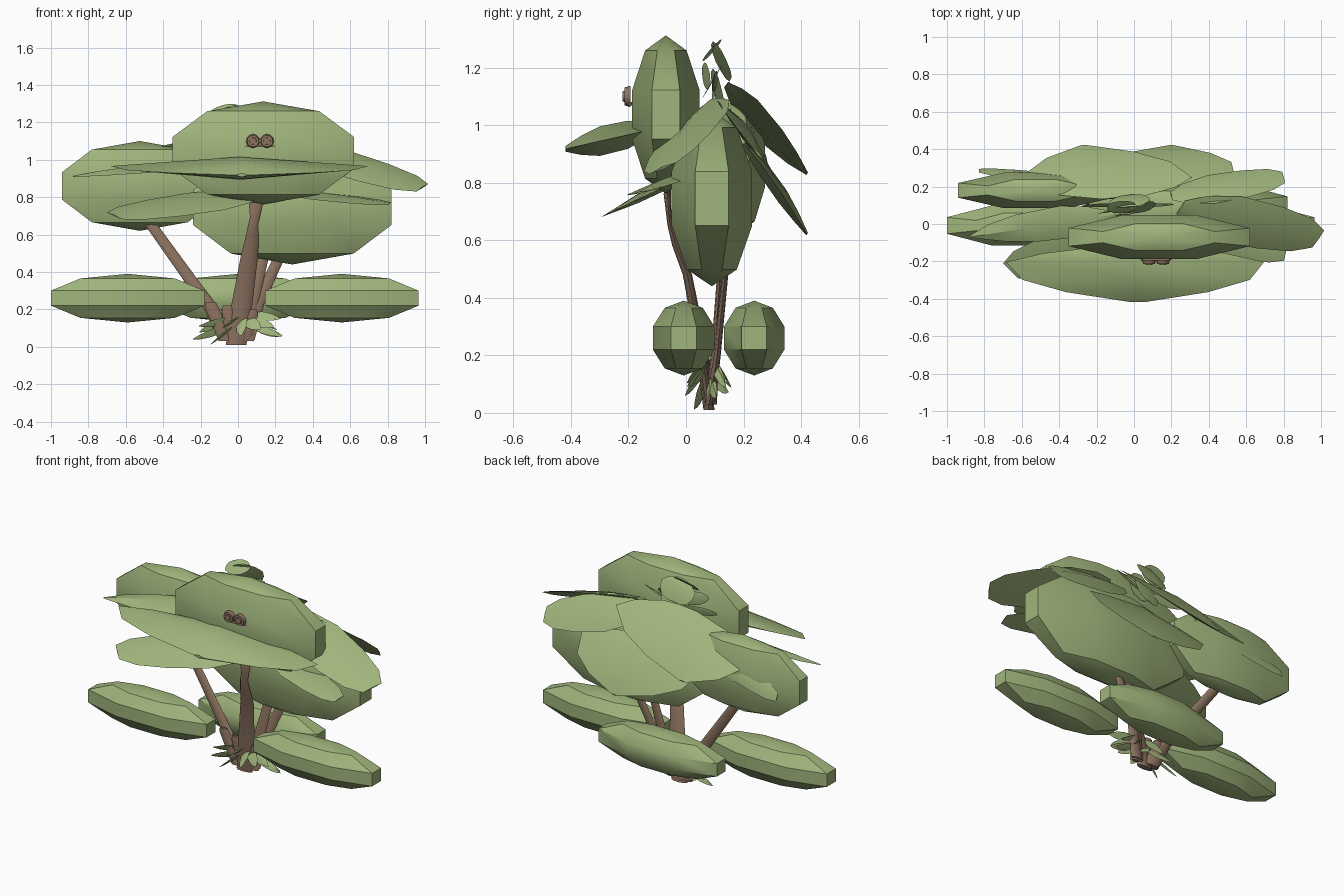
import bpy, bmesh, math, random
from mathutils import Vector, Matrix

if "Cube" in bpy.data.objects:
    bpy.data.objects.remove(bpy.data.objects["Cube"])

random.seed(4)


def material(name, rgb):
    m = bpy.data.materials.new(name)
    m.diffuse_color = (*rgb, 1)
    m.use_nodes = True
    m.node_tree.nodes["Principled BSDF"].inputs["Base Color"].default_value = m.diffuse_color
    return m


GREEN = material("leaf green", (0.35, 0.46, 0.20))
BROWN = material("bark brown", (0.27, 0.175, 0.12))


def finish(bm, name, mat, smooth=None):
    bmesh.ops.recalc_face_normals(bm, faces=bm.faces)
    me = bpy.data.meshes.new(name)
    bm.to_mesh(me)
    bm.free()
    me.materials.append(mat)
    ob = bpy.data.objects.new(name, me)
    bpy.context.collection.objects.link(ob)
    if smooth:
        bpy.ops.object.select_all(action='DESELECT')
        bpy.context.view_layer.objects.active = ob
        ob.select_set(True)
        bpy.ops.object.shade_smooth_by_angle(angle=math.radians(smooth))
    return ob


def blob(name, centre, half):
    """Stretched low-poly sphere with blunt ends; half gives the half width, depth and height."""
    bm = bmesh.new()
    bmesh.ops.create_uvsphere(bm, u_segments=8, v_segments=5, radius=1,
                              matrix=Matrix.Rotation(math.pi / 8, 4, 'Z'))
    k = math.sin(math.radians(72)) * math.cos(math.pi / 8)
    for v in bm.verts:
        v.co = Vector((v.co.x * half[0] / k, v.co.y * half[1] / k, v.co.z * half[2])) + Vector(centre)
    finish(bm, name, GREEN, 32)


POINTED = [(0, .25), (.12, .7), (.28, 1), (.6, .88), (.82, .55), (1, .05)]
BLUNT = [(0, .3), (.12, .7), (.35, 1), (.65, .95), (.88, .75), (1, .4)]


def leaf(name, base, tip, side, lift, belly=.5, outline=POINTED):
    """Thin lens-shaped leaf: raised rib above, shallower keel below."""
    bm = bmesh.new()
    base, tip, side, lift = map(Vector, (base, tip, side, lift))
    rows = []
    for u, w in outline:
        p = base.lerp(tip, u)
        h = lift * math.sin(math.pi * (.12 + .82 * u))
        rows.append([bm.verts.new(q) for q in (p - side * w, p + h, p + side * w, p - h * belly)])
    for a, b in zip(rows, rows[1:]):
        for i in range(4):
            j = (i + 1) % 4
            bm.faces.new((a[i], a[j], b[j], b[i]))
    bm.faces.new(rows[0])
    bm.faces.new(rows[-1])
    finish(bm, name, GREEN, 30)


def limb(name, path, squash=.35, sides=8):
    """Flattened tapering limb along (x, y, z, radius) points."""
    bm = bmesh.new()
    rings = []
    for x, y, z, r in path:
        rings.append([bm.verts.new((x + r * math.cos(a), y + squash * r * math.sin(a), z))
                      for a in (2 * math.pi * i / sides for i in range(sides))])
    for a, b in zip(rings, rings[1:]):
        for i in range(sides):
            j = (i + 1) % sides
            bm.faces.new((a[i], a[j], b[j], b[i]))
    bm.faces.new(rings[0])
    bm.faces.new(rings[-1])
    finish(bm, name, BROWN, 50)


# Canopy masses
blob("canopy_front", (.135, -.07, 1.037), (.485, .117, .275))
blob("canopy_left", (-.525, .18, .86), (.415, .095, .24))
blob("canopy_right", (.29, .09, .745), (.53, .14, .305))

# Low bushes around the base
blob("bush_left", (-.59, -.008, .26), (.41, .107, .13))
blob("bush_right", (.555, -.008, .26), (.41, .107, .13))
blob("bush_back", (0, .237, .26), (.41, .105, .13))

# Large drooping leaves
leaf("leaf_front", (0, -.12, .985), (.02, -.418, .918), (.69, 0, 0), (0, 0, .055), 1)
leaf("leaf_front_left", (.1, 0, .82), (-.66, -.25, .7), (.1, -.1, -.045), (0, 0, .025), .5, BLUNT)
leaf("leaf_front_right", (.2, .02, .83), (.81, -.16, .765), (-.02, -.09, -.02), (0, 0, .02), .5, BLUNT)
leaf("leaf_left", (-.1, .05, .99), (-.88, -.07, .91), (.08, -.08, -.015), (0, 0, .025))
leaf("leaf_right", (.25, .09, 1.08), (.985, -.08, .85), (.08, .115, .05), (.01, -.01, .03), .5, BLUNT)
leaf("leaf_back_upper", (-.06, .14, 1.14), (-.27, .42, .83), (-.43, -.03, -.035), (0, .02, .03))
leaf("leaf_back_lower", (.1, .2, .93), (.2, .42, .62), (.41, 0, .02), (0, .02, .03))
leaf("leaf_back_right", (.2, .15, 1.04), (.8, .25, .9), (-.02, .075, -.09), (0, .02, .02), .5, BLUNT)
leaf("leaf_back_left", (-.25, .23, .98), (-.83, .285, .83), (0, .025, -.06), (0, .015, .01), .5, BLUNT)

# Small curled leaves of the crown
CROWN = [((-.03, .09, 1.285), (-.02, .155, 1.16), .11), ((-.05, .06, 1.23), (-.08, .12, 1.29), .08),
         ((.05, .12, 1.2), (.02, .06, 1.1), .08), ((-.03, .08, 1.13), (-.17, .06, 1.21), .06),
         ((.02, .1, 1.12), (.19, .1, 1.18), .06), ((-.05, .1, 1.1), (-.26, .1, 1.14), .06),
         ((.0, .09, 1.19), (.0, .13, 1.05), .09)]
for i, (b, t, w) in enumerate(CROWN):
    leaf(f"crown_leaf_{i + 1}", b, t, (w, .01, .02), (0, .01, .015), .3, BLUNT)

# Trunks fanning out from one foot
limb("trunk_left", [(-.05, .09, .03, .05), (-.14, .1, .2, .042), (-.47, .15, .66, .034), (-.53, .16, .78, .03)])
limb("trunk_middle", [(-.01, .08, .01, .055), (.02, .055, .22, .056), (.06, .005, .48, .046),
                      (.075, -.035, .58, .036), (.08, -.055, .65, .026), (.09, -.06, .69, .026),
                      (.095, -.065, .76, .036), (.1, -.06, .84, .02)])
limb("trunk_right_inner", [(.03, .08, .03, .04), (.07, .1, .22, .035), (.14, .12, .5, .03)])
limb("trunk_right_outer", [(.05, .09, .04, .04), (.1, .11, .22, .036), (.24, .14, .52, .03)])

# Old stubs around the foot
for i, (x, y, z) in enumerate([(-.14, .07, .24), (-.09, .1, .2), (-.05, .06, .22), (.07, .06, .2), (.1, .11, .24)]):
    limb(f"stub_{i + 1}", [(x * .45, .08, .03, .04), (x, y, z - .03, .036), (x * 1.05, y, z, .028)], sides=6)

# Grass blades around the foot
for i in range(16):
    a = 2 * math.pi * i / 16
    c, s = math.cos(a), math.sin(a)
    r = random.uniform(.75, 1)
    z = random.uniform(.1, .19)
    leaf(f"grass_{i + 1}", (.02 + .06 * c, .08 + .02 * s, z),
         (.02 + .27 * r * c, .08 + .085 * r * s, z - random.uniform(.02, .1)),
         (-.03 * s, .01 * c, .022), (0, 0, .012), .2)

# Pair of round brown buds on the front canopy
for n, x in (("left", .08), ("right", .155)):
    for part, r, y0, d in (("rim", .037, -.203, .02), ("core", .021, -.21, .02)):
        bm = bmesh.new()
        bmesh.ops.create_cone(bm, cap_ends=True, segments=12, radius1=r, radius2=r * .85, depth=d,
                              matrix=Matrix.Translation((x, y0, 1.1)) @ Matrix.Rotation(math.pi / 2, 4, 'X'))
        finish(bm, f"bud_{part}_{n}", BROWN, 35)
limb("bud_stem", [(.117, -.19, 1.068, .085), (.117, -.19, 1.08, .075)], squash=.18)
limb("bud_bridge", [(.117, -.2, 1.092, .015), (.117, -.2, 1.108, .015)], squash=.5, sides=6)
